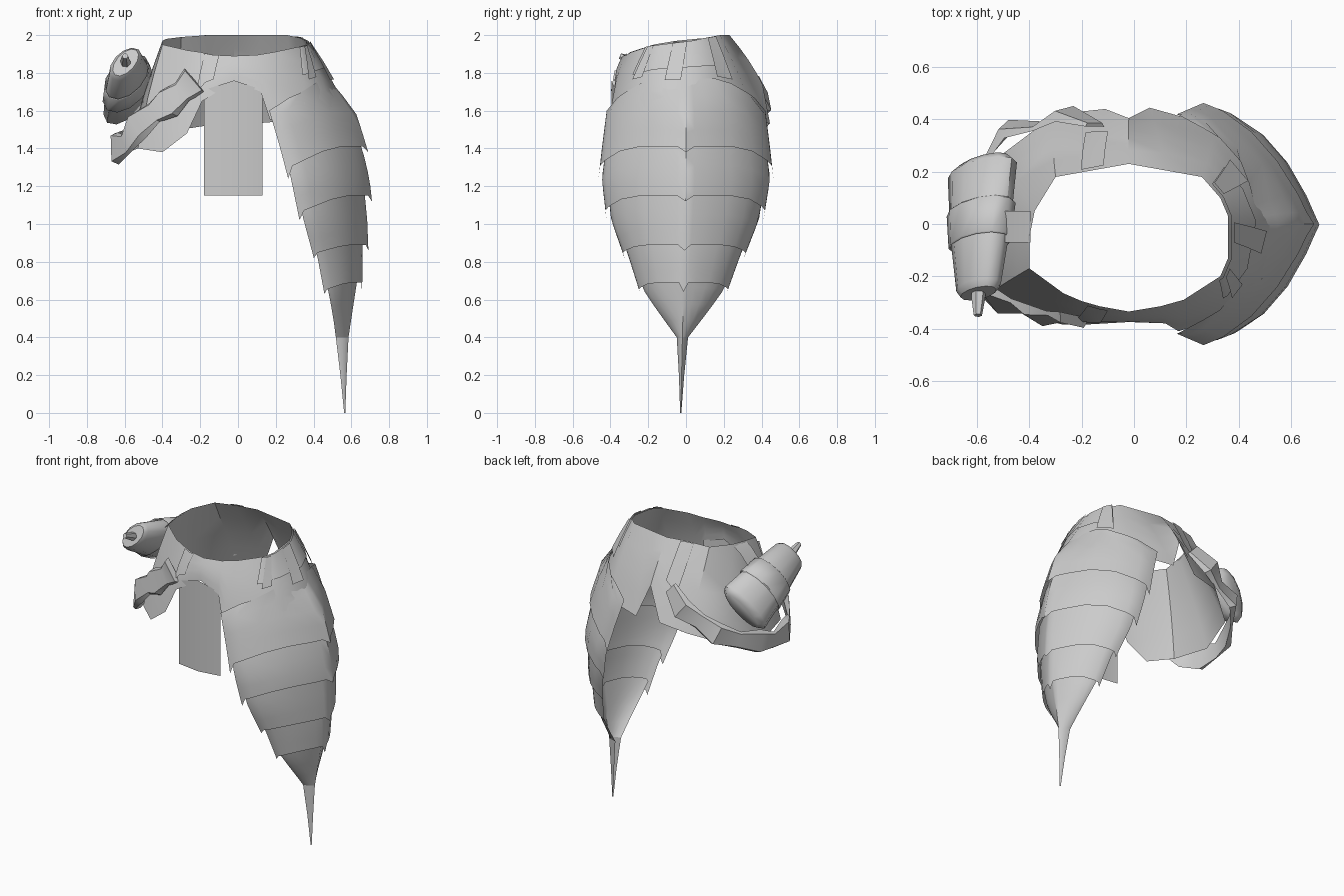
import bpy, bmesh, math
from mathutils import Vector

cube = bpy.data.objects.get("Cube")
if cube:
    bpy.data.objects.remove(cube, do_unlink=True)

grey = bpy.data.materials.new("plain grey")
grey.use_nodes = True
COLOR = (0.6, 0.6, 0.6, 1)
grey.diffuse_color = COLOR
grey.node_tree.nodes["Principled BSDF"].inputs["Base Color"].default_value = COLOR


def lerp(a, b, t):
    return a + (b - a) * t


def interp(table, x):
    """Piecewise linear lookup; rows are (key, values...) with rising keys."""
    x = min(max(x, table[0][0]), table[-1][0])
    for a, b in zip(table, table[1:]):
        if x <= b[0]:
            t = (x - a[0]) / (b[0] - a[0])
            return [lerp(p, q, t) for p, q in zip(a[1:], b[1:])]


def grid(name, rows, close_u=False, caps=False, sheet=True, angle=35):
    """Skin a list of point rows; sheets are turned to face away from the body."""
    bm = bmesh.new()
    vs = [[bm.verts.new(p) for p in r] for r in rows]
    n, m = len(rows), len(rows[0])
    for i in range(n - 1):
        for j in range(m if close_u else m - 1):
            l = (j + 1) % m
            bm.faces.new((vs[i][j], vs[i][l], vs[i + 1][l], vs[i + 1][j]))
    if caps:
        bm.faces.new(vs[0])
        bm.faces.new(vs[-1])
    bmesh.ops.recalc_face_normals(bm, faces=bm.faces[:])
    if sheet:
        out = 0
        for f in bm.faces:
            c = f.calc_center_median()
            out += f.normal.dot(Vector((c.x, c.y, 0))) * f.calc_area()
        if out < 0:
            bmesh.ops.reverse_faces(bm, faces=bm.faces[:])
    me = bpy.data.meshes.new(name)
    bm.to_mesh(me)
    bm.free()
    ob = bpy.data.objects.new(name, me)
    bpy.context.collection.objects.link(ob)
    me.materials.append(grey)
    bpy.ops.object.select_all(action='DESELECT')
    ob.select_set(True)
    bpy.context.view_layer.objects.active = ob
    bpy.ops.object.shade_smooth_by_angle(angle=math.radians(angle))


# Waist shell: top rim and hem points, counter-clockwise from the front centre
TOP = [(-.02, -.335, 1.89), (.10, -.315, 1.895), (.19, -.29, 1.91), (.33, -.2, 1.94),
       (.36, -.13, 1.95), (.36, .03, 1.97), (.33, .1, 1.985), (.26, .18, 2.0),
       (.12, .205, 2.0), (-.02, .23, 2.0), (-.16, .205, 2.0), (-.30, .18, 1.99),
       (-.38, .05, 1.98), (-.40, -.05, 1.97), (-.40, -.17, 1.95), (-.27, -.265, 1.92),
       (-.20, -.295, 1.91), (-.13, -.315, 1.895)]
HEM = [(-.02, -.375, 1.755), (.12, -.38, 1.70), (.17, -.41, 1.55), (.35, -.355, 1.57),
       (.49, -.21, 1.62), (.57, -.02, 1.62), (.49, .17, 1.62), (.31, .375, 1.55),
       (.06, .445, 1.53), (-.02, .405, 1.74), (-.11, .44, 1.53), (-.30, .42, 1.50),
       (-.50, .27, 1.42), (-.58, .0, 1.38), (-.53, -.25, 1.40), (-.40, -.355, 1.38),
       (-.27, -.385, 1.48), (-.19, -.385, 1.65)]
N = len(TOP)


def waist(c, v, off=0.0):
    i, t = int(math.floor(c)) % N, c - math.floor(c)
    j = (i + 1) % N
    top = Vector(TOP[i]).lerp(Vector(TOP[j]), t)
    hem = Vector(HEM[i]).lerp(Vector(HEM[j]), t)
    p = top.lerp(hem, v)
    out = Vector((p.x, p.y, 0)).normalized()
    return p + out * (off + 0.012 * math.sin(math.pi * v))


grid("waist_shell", [[waist(c, k / 4) for c in range(N)] for k in range(5)], close_u=True)


# Plates lying on the waist: belt band, belt loops and straps
def plate(name, c0, c1, v0, v1, off):
    cols = [c0] + [c for c in range(math.ceil(c0), math.ceil(c1)) if c > c0] + [c1]
    grid(name, [[waist(c, lerp(v0, v1, k / 2), off) for c in cols] for k in range(3)])


plate("belt_band", 2.9, 6.6, 0.0, 0.40, 0.012)
for i, (c0, c1, v1) in enumerate([(3.1, 3.55, .48), (4.4, 4.85, .58), (6.1, 6.6, .55)]):
    plate("belt_loop_%d" % (i + 1), c0, c1, 0.0, v1, 0.022)
plate("back_strap", 9.65, 10.25, 0.0, 0.55, 0.012)
plate("front_strap", 16.4, 17.3, 0.0, 0.6, 0.010)

# Hanging front panel
grid("front_flap", [[(-.18, -.372, lerp(1.71, 1.15, t)), (-.02, -.395, lerp(1.76, 1.15, t)),
                     (.13, -.372, lerp(1.71, 1.15, t))] for t in (0, 1)])

# Layered side skirt: height, free edge x, half width, ridge x
SECTION = [(0, .562, .003, .568), (.2, .542, .014, .575), (.4, .518, .030, .585),
           (.5, .505, .105, .60), (.63, .482, .20, .62), (.83, .425, .29, .65),
           (1.02, .355, .382, .665), (1.24, .29, .435, .67), (1.4, .238, .43, .652),
           (1.6, .165, .42, .605), (1.78, .36, .285, .47)]
# Outline from ridge to free edge: parameter, depth share, width share
OUTLINE = [(0, 1, 0), (.08, .95, .10), (.2, .88, .25), (.4, .71, .53), (.6, .49, .77),
           (.8, .23, .94), (.9, .10, .985), (1, 0, 1)]


def skirt_layer(name, top, bottom, flare, steps=4):
    """top and bottom give heights at the ridge, the middle and the free edge."""
    def height(h, a):
        return interp([(0, h[0]), (.08, h[1]), (.5, h[1]), (.9, lerp(h[2], h[1], .4)), (1, h[2])], a)[0]
    rows = []
    for k in range(steps + 1):
        v, row = k / steps, []
        for side, half in ((-1, OUTLINE[::-1]), (1, OUTLINE[1:])):
            for a, s, c in half:
                z = lerp(height(top, a), height(bottom, a), v)
                xe, w, xr = interp(SECTION, z)
                f = flare * v
                cy = -.028 + .028 * min(z / 1.25, 1)
                row.append((lerp(xe, xr, s) + f * (1.7 * s - .7), cy + side * (w + f * .8) * c, z))
        rows.append(row)
    grid(name, rows, angle=40)


skirt_layer("skirt_layer_1", (1.78, 1.77, 1.6), (1.38, 1.41, 1.24), .035)
skirt_layer("skirt_layer_2", (1.44, 1.47, 1.34), (1.12, 1.15, 1.02), .042)
skirt_layer("skirt_layer_3", (1.18, 1.21, 1.10), (.86, .89, .82), .038)
skirt_layer("skirt_layer_4", (.92, .95, .88), (.64, .69, .63), .035)
skirt_layer("skirt_point", (.72, .75, .72), (.4, .4, .4), 0)
skirt_layer("skirt_spike", (.4, .4, .4), (0, 0, 0), 0, 2)

# Sagging segmented belt around the other hip
PATH = [(-.23, -.36, 1.76), (-.30, -.36, 1.70), (-.37, -.345, 1.64),
        (-.45, -.32, 1.59), (-.53, -.285, 1.52), (-.605, -.24, 1.42), (-.645, -.13, 1.40),
        (-.66, .0, 1.39), (-.63, .12, 1.42), (-.57, .25, 1.46), (-.48, .36, 1.52),
        (-.37, .38, 1.58), (-.26, .415, 1.65), (-.15, .385, 1.75)]
rows = []
for i, p in enumerate(PATH):
    p = Vector(p)
    tan = (Vector(PATH[min(i + 1, len(PATH) - 1)]) - Vector(PATH[max(i - 1, 0)])).normalized()
    out = Vector((p.x + .15, p.y, 0)).normalized()
    up = tan.cross(out).normalized()
    if up.z < 0:
        up = -up
    bump, half = (.002, .062) if i % 2 else (.028, .086)
    if i > 6:
        half *= .85
    rows.append([p + up * half - out * .012, p + up * half * .8 + out * bump,
                 p - up * half * .8 + out * bump, p - up * half - out * .012])
grid("hip_belt", rows, close_u=True, caps=True, sheet=False)

# Flattened flask lying against the hip; strap and nozzle share its slanted axis
A, B = Vector((-.58, .205, 1.665)), Vector((-.595, -.265, 1.855))
AXIS = (B - A).normalized()
WIDE = Vector((.23, .085, .27))
WIDE = (WIDE - AXIS * WIDE.dot(AXIS)).normalized()
THIN = AXIS.cross(WIDE)


def lathe(name, profile, caps=True, sides=12):
    """profile rows: position along the axis, wide radius, thin radius."""
    rows = []
    for t, wide, thin in profile:
        rows.append([A.lerp(B, t) + WIDE * math.cos(q) * wide + THIN * math.sin(q) * thin
                     for q in [2 * math.pi * k / sides for k in range(sides)]])
    grid(name, rows, close_u=True, caps=caps, sheet=False, angle=50)


lathe("flask_body", [(-.06, .14, .06), (0, .178, .09), (.5, .148, .088), (.95, .108, .068), (1, .09, .05)])
lathe("flask_nozzle", [(.98, .028, .028), (1.05, .026, .026), (1.18, .016, .016)], sides=6)
lathe("flask_strap", [(.31, .165, .094), (.32, .170, .100), (.59, .152, .096), (.60, .146, .09)],
      caps=False)

# Strap tying the flask to the waist
grid("flask_tie", [[(-.395, y, 1.965), (-.44, y, 1.93), (-.495, y, 1.865)] for y in (-.07, .05)])
